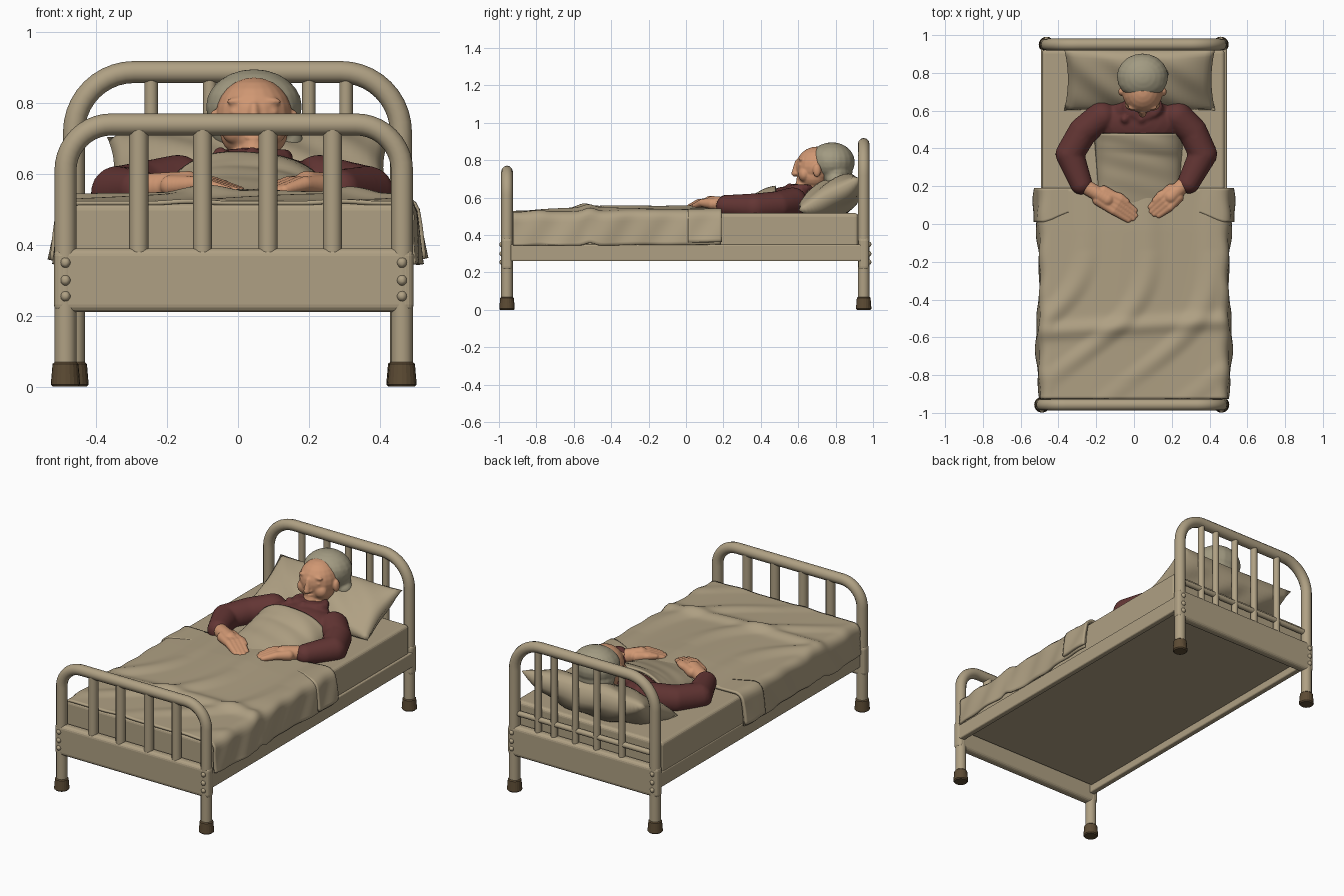
import bpy, bmesh, math
from mathutils import Vector, Matrix

cube = bpy.data.objects.get("Cube")
if cube:
    bpy.data.objects.remove(cube, do_unlink=True)


def material(name, rgb):
    m = bpy.data.materials.new(name)
    m.use_nodes = True
    m.diffuse_color = (*rgb, 1)
    m.node_tree.nodes["Principled BSDF"].inputs["Base Color"].default_value = (*rgb, 1)
    return m


KHAKI = material("khaki", (0.43, 0.353, 0.228))
BROWN = material("rubber_brown", (0.107, 0.070, 0.034))
SKIN = material("skin", (0.63, 0.31, 0.17))
MAROON = material("maroon", (0.125, 0.036, 0.034))
HAIR = material("grey_hair", (0.36, 0.325, 0.222))


def finish(name, bm, mat, smooth=True):
    bmesh.ops.recalc_face_normals(bm, faces=bm.faces)
    me = bpy.data.meshes.new(name)
    bm.to_mesh(me)
    bm.free()
    me.materials.append(mat)
    for p in me.polygons:
        p.use_smooth = smooth
    ob = bpy.data.objects.new(name, me)
    bpy.context.collection.objects.link(ob)
    return ob


def box(name, center, size, mat, bevel=0.008):
    bm = bmesh.new()
    bmesh.ops.create_cube(bm, size=1)
    bmesh.ops.scale(bm, vec=size, verts=bm.verts)
    bmesh.ops.translate(bm, vec=center, verts=bm.verts)
    mod = finish(name, bm, mat, False).modifiers.new("bevel", 'BEVEL')
    mod.width, mod.segments = bevel, 4


def tube(name, pts, r, mat):
    cu = bpy.data.curves.new(name, 'CURVE')
    cu.dimensions = '3D'
    cu.bevel_depth, cu.bevel_resolution, cu.use_fill_caps = r, 4, True
    sp = cu.splines.new('POLY')
    sp.points.add(len(pts) - 1)
    for p, co in zip(sp.points, pts):
        p.co = (*co, 1)
    sp.use_smooth = True
    cu.materials.append(mat)
    ob = bpy.data.objects.new(name, cu)
    bpy.context.collection.objects.link(ob)
    bpy.ops.object.select_all(action='DESELECT')
    ob.select_set(True)
    bpy.context.view_layer.objects.active = ob
    bpy.ops.object.convert(target='MESH')


def limb(*pts, n=8):
    """Overlapping balls along a path of (position, radius)."""
    out = []
    for (a, ra), (b, rb) in zip(pts, pts[1:]):
        for i in range(n + 1):
            t = i / n
            r = ra + (rb - ra) * t
            out.append((Vector(a).lerp(Vector(b), t), (r, r, r)))
    return out


def sculpt(name, balls, mat, voxel=0.008, smooth=4):
    """Fuse ellipsoids into one soft skin."""
    bm = bmesh.new()
    for c, r in balls:
        bmesh.ops.create_uvsphere(bm, u_segments=20, v_segments=12, radius=1,
                                  matrix=Matrix.Translation(c) @ Matrix.Diagonal((*r, 1)))
    ob = finish(name, bm, mat)
    rm = ob.modifiers.new("fuse", 'REMESH')
    rm.mode, rm.voxel_size, rm.use_smooth_shade = 'VOXEL', voxel, True
    sm = ob.modifiers.new("soften", 'SMOOTH')
    sm.factor, sm.iterations = 0.5, smooth


def sheet(name, f, nu, nv, mat, thick):
    """Cloth surface from f(u, v), u in -1..1 and v in 0..1."""
    bm = bmesh.new()
    rows = [[bm.verts.new(f(2 * i / nu - 1, j / nv)) for i in range(nu + 1)] for j in range(nv + 1)]
    for a, b in zip(rows, rows[1:]):
        for i in range(nu):
            bm.faces.new((a[i], a[i + 1], b[i + 1], b[i]))
    mod = finish(name, bm, mat).modifiers.new("thickness", 'SOLIDIFY')
    mod.thickness, mod.offset = thick, 0


# Bed ends: bent tube, spindles, wrap-around panel, bolts and rubber feet
def bed_end(name, y, left, right, top, corner, spindles, r):
    zc = top - corner
    arc = [(math.cos(a), math.sin(a)) for a in (math.pi / 2 * i / 10 for i in range(11))]
    pts = [(left, y, 0.03)] + [(left + corner - corner * c, y, zc + corner * s) for c, s in arc]
    pts += [(right - corner + corner * c, y, zc + corner * s) for c, s in reversed(arc)]
    tube(name + "_frame", pts + [(right, y, 0.03)], 0.031, KHAKI)
    for i, x in enumerate(spindles):
        tube(f"{name}_spindle_{i}", [(x, y, 0.38), (x, y, top)], r, KHAKI)
    box(name + "_panel", ((left + right) / 2, y, 0.30), (right - left + 0.066, 0.058, 0.18), KHAKI, 0.022)
    out = math.copysign(1, y)
    for side, x in (("right", left), ("left", right)):
        bm = bmesh.new()
        bmesh.ops.create_cone(bm, cap_ends=True, segments=20, radius1=0.042, radius2=0.036,
                              depth=0.07, matrix=Matrix.Translation((x, y, 0.035)))
        foot = finish(f"{name}_{side}_foot", bm, BROWN, False)
        foot.modifiers.new("bevel", 'BEVEL').width = 0.006
        sculpt(f"{name}_{side}_bolts", [((x, y + out * 0.026, z), (0.015, 0.016, 0.016))
                                        for z in (0.255, 0.30, 0.35)], KHAKI, 0.006, 1)


bed_end("footboard", -0.957, -0.487, 0.463, 0.74, 0.13, (-0.28, -0.1, 0.085, 0.267), 0.027)
bed_end("headboard", 0.95, -0.463, 0.46, 0.888, 0.17, (-0.245, -0.08, 0.06, 0.2, 0.305), 0.019)
tube("headboard_crossbar", [(-0.46, 0.95, 0.46), (0.46, 0.95, 0.46)], 0.016, KHAKI)

# Side rails and mattress
for side, s in (("right", -1), ("left", 1)):
    box(side + "_rail", (s * 0.474, 0, 0.305), (0.036, 1.88, 0.09), KHAKI)
box("mattress", (-0.004, -0.003, 0.410), (0.968, 1.85, 0.215), KHAKI, 0.02)


# Blanket draped over both sides
def cloth_height(x, y):
    t = min(max((y + 0.93) / 0.9, 0), 1)
    z = 0.518 + 0.008 * t + 0.022 * t * math.exp(-((x - 0.02) / 0.25) ** 2)
    z += 0.018 * math.exp(-((y + 0.54 - 0.06 * x) / 0.04) ** 2)
    wave = math.sin(17 * (x - 0.55 * y) + 2.5 * math.sin(4 * y + x))
    return z + 0.017 * max(wave, 0) ** 2 * math.sin(math.pi * min(max(t, 0.1), 0.88))


def drape(y0, y1, lift, slant):
    """Blanket strip; lift raises it toward the sides, slant bends its lower edge."""
    def f(u, v):
        y = y0 + (y1 - y0) * v + slant * max(1 - 2 * u * u, 0) * (1 - v)
        s, r = u * 0.655, 0.04
        up = lift * (1.5 * u * u - 0.5)
        over, sign = abs(s) - 0.45, math.copysign(1, u)
        if over <= 0:
            return (s, y, cloth_height(s, y) + up)
        a = min(over / r, math.pi / 2)
        drop = r * (1 - math.cos(a)) + max(over - r * math.pi / 2, 0)
        x = 0.453 + r * math.sin(a) + up + 0.065 * drop * (1 + 0.9 * math.sin(9 * y + 1))
        x += 0.004 * math.sin(31 * y + 20 * drop)
        return (sign * x, y, max(cloth_height(sign * 0.45, y) + up - drop, 0.345))
    return f


sheet("blanket", drape(-0.925, 0.185, 0, 0), 72, 80, KHAKI, 0.012)
sheet("blanket_fold", drape(0.01, 0.19, 0.013, 0.12), 72, 14, KHAKI, 0.014)


# Blanket over the chest, with a turned hem
def chest(u, v):
    y = 0.05 + 0.43 * v
    x = 0.025 + (0.205 + 0.03 * v) * u
    arch = max(1 - abs(u) ** 2.6, 0) ** 0.5
    hem = 0.010 / (1 + math.exp(-60 * (v - 0.78 + 0.04 * u)))
    ridge = hem + 0.004 * v * math.sin(22 * v + 3 * u)
    return (x, y, 0.50 + (0.03 + 0.117 * v + ridge) * arch)


sheet("chest_cover", chest, 36, 36, KHAKI, 0.012)

# Pillow with pinched corners, fuller underneath
bm = bmesh.new()
for depth in (0.075, -0.135):
    for vert in bmesh.ops.create_grid(bm, x_segments=32, y_segments=20, size=1)["verts"]:
        u, v = vert.co.x, vert.co.y
        puff = max((1 - u * u) * (1 - v * v), 0) ** 0.42
        vert.co = (0.40 * u * (1 - 0.05 * (1 - v * v)), 0.185 * v * (1 - 0.05 * (1 - u * u)),
                   depth * puff + 0.008 * puff * math.sin(9 * u + 5 * v))
bmesh.ops.remove_doubles(bm, verts=bm.verts, dist=0.0005)
pillow = finish("pillow", bm, KHAKI)
pillow.location = (0.03, 0.765, 0.618)
pillow.rotation_euler.x = math.radians(28)

# Shirt: torso, shoulders, sleeves, collar and buttons
shirt = [((0.03, 0.54, 0.56), (0.23, 0.14, 0.10)), ((0.035, 0.60, 0.61), (0.14, 0.07, 0.065))]
shirt += limb(((-0.17, 0.57, 0.575), 0.08), ((-0.27, 0.49, 0.557), 0.078),
              ((-0.34, 0.37, 0.547), 0.076), ((-0.28, 0.215, 0.555), 0.060))
shirt += limb(((0.23, 0.57, 0.575), 0.08), ((0.31, 0.49, 0.557), 0.078),
              ((0.365, 0.37, 0.547), 0.076), ((0.29, 0.22, 0.555), 0.060))
shirt += [((0.045 + 0.085 * math.cos(a), 0.62 + 0.05 * math.sin(a), 0.65), (0.025, 0.025, 0.022))
          for a in (math.tau * i / 16 for i in range(16))]
shirt += [((x, 0.555, 0.662), (0.022, 0.022, 0.014)) for x in (-0.05, 0.04)]
sculpt("shirt", shirt, MAROON, 0.009)


# Hands resting on the blanket
def hand(name, wrist, knuckle, tip, thumb):
    w, k, t = Vector(wrist), Vector(knuckle), Vector(tip)
    d = (t - w).normalized()
    side = d.cross(Vector((0, 0, 1))).normalized() * thumb
    balls = limb((w, 0.040), (w.lerp(k, 0.7), 0.040))
    for i in range(4):
        o = side * (0.021 * (i - 1.5))
        reach = 1 - 0.14 * abs(i - 1.6)
        balls += limb((w.lerp(k, 0.5) + o * 0.9, 0.030), (k + o * 1.15, 0.022),
                      (k.lerp(t, reach) + o, 0.015))
    balls += limb((w.lerp(k, 0.5) + side * 0.02, 0.026), (k + side * 0.048 - d * 0.01, 0.018),
                  (k + side * 0.046 + d * 0.035, 0.013))
    sculpt(name, balls, SKIN, 0.005, 2)


hand("right_hand", (-0.26, 0.20, 0.562), (-0.09, 0.10, 0.572), (0.008, 0.032, 0.546), -1)
hand("left_hand", (0.265, 0.21, 0.562), (0.165, 0.115, 0.572), (0.095, 0.055, 0.550), 1)

# Head: face with soft features, ears and neck
CX = 0.045
face = [((CX, 0.70, 0.765), (0.108, 0.113, 0.108)), ((CX, 0.685, 0.715), (0.096, 0.088, 0.075)),
        ((CX, 0.614, 0.670), (0.036, 0.030, 0.024)), ((CX, 0.603, 0.702), (0.026, 0.014, 0.007)),
        ((CX, 0.603, 0.689), (0.023, 0.014, 0.007))]
face += limb(((CX, 0.594, 0.790), 0.013), ((CX, 0.581, 0.730), 0.018))
face += limb(((CX, 0.70, 0.68), 0.065), ((CX, 0.65, 0.63), 0.07), n=4)
for s in (-1, 1):
    face += [((CX + s * 0.052, 0.632, 0.725), (0.042, 0.032, 0.040)),
             ((CX + s * 0.042, 0.612, 0.775), (0.026, 0.012, 0.010)),
             ((CX + s * 0.040, 0.616, 0.805), (0.038, 0.014, 0.012)),
             ((CX + s * 0.014, 0.590, 0.728), (0.010, 0.011, 0.009)),
             ((CX + s * 0.112, 0.700, 0.745), (0.016, 0.022, 0.036))]
sculpt("face", face, SKIN, 0.005, 6)

# Hair with a low bun
sculpt("hair", [((CX, 0.780, 0.790), (0.136, 0.123, 0.106)), ((CX, 0.762, 0.802), (0.130, 0.100, 0.088)),
                ((CX, 0.800, 0.735), (0.125, 0.09, 0.095)),
                ((0.135, 0.80, 0.69), (0.05, 0.05, 0.045))], HAIR, 0.007, 3)
